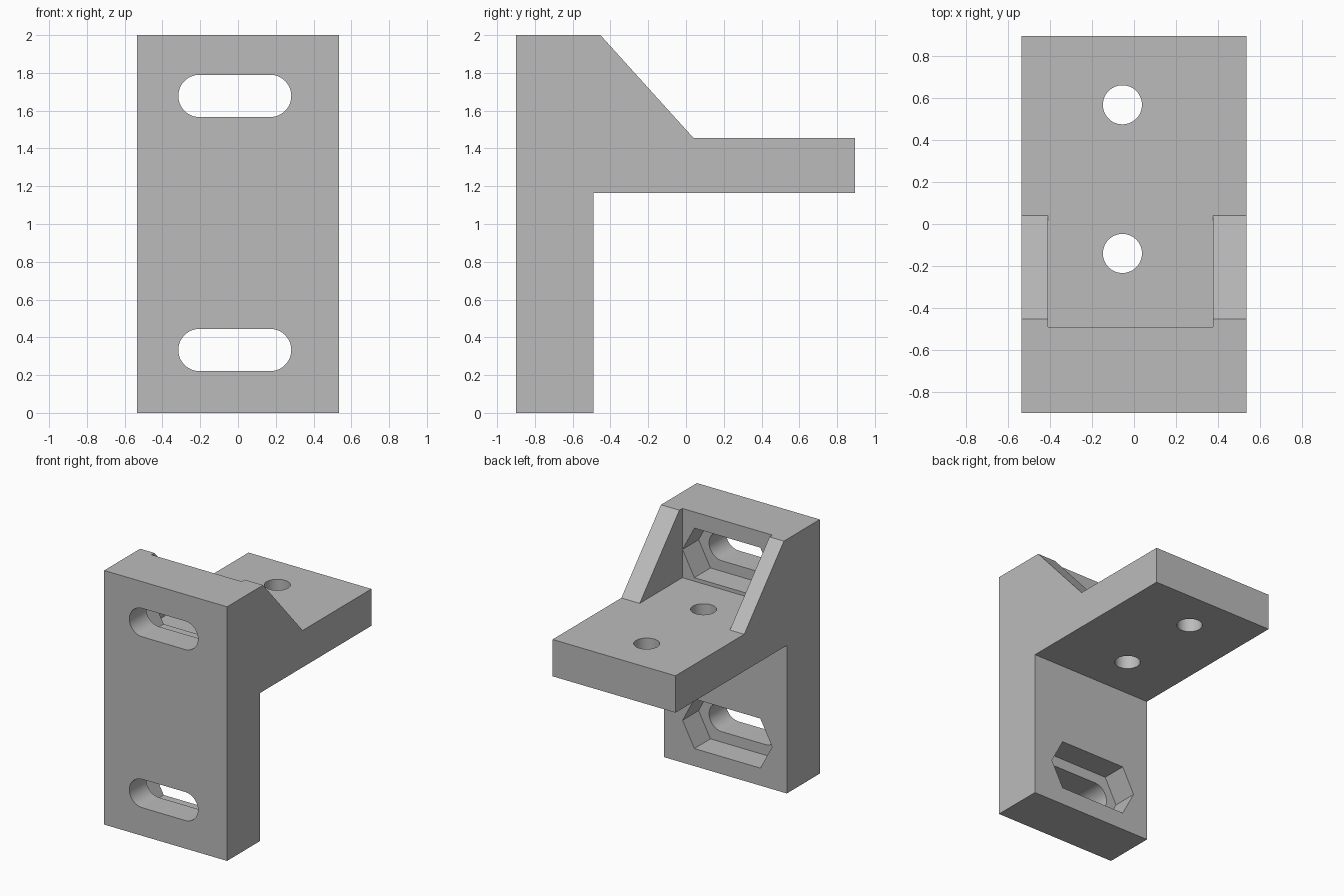
import bpy, bmesh, math
from mathutils import Vector

if "Cube" in bpy.data.objects:
    bpy.data.objects.remove(bpy.data.objects["Cube"], do_unlink=True)

HALF_W, FRONT, BACK = 0.535, -0.9, -0.49
SHELF_LOW, SHELF_TOP = 1.165, 1.455
MID_X = -0.017

grey = bpy.data.materials.new("plain grey")
grey.use_nodes = True
grey.diffuse_color = (0.5, 0.5, 0.5, 1)
grey.node_tree.nodes["Principled BSDF"].inputs["Base Color"].default_value = (0.5, 0.5, 0.5, 1)


def prism(name, points, axis, start, end):
    """Extrude a 2D outline along x, y or z; the outline uses the other two axes."""
    def place(p, t):
        co = list(p)
        co.insert("xyz".index(axis), t)
        return Vector(co)
    bm = bmesh.new()
    face = bm.faces.new([bm.verts.new(place(p, start)) for p in points])
    moved = bmesh.ops.extrude_face_region(bm, geom=[face])["geom"]
    shift = place((0, 0), end - start)
    bmesh.ops.translate(bm, vec=shift, verts=[v for v in moved if isinstance(v, bmesh.types.BMVert)])
    bmesh.ops.recalc_face_normals(bm, faces=bm.faces)
    mesh = bpy.data.meshes.new(name)
    bm.to_mesh(mesh)
    bm.free()
    obj = bpy.data.objects.new(name, mesh)
    bpy.context.collection.objects.link(obj)
    mesh.materials.append(grey)
    return obj


def rounded(cx, cy, radius, reach=0.0, steps=24):
    """Circle outline, stretched sideways into a slot when reach is set."""
    points = []
    for side in (1, -1):
        for i in range(steps + 1 if reach else steps):
            a = math.pi * (i / steps - 0.5) + (math.pi if side < 0 else 0)
            points.append((cx + side * reach + radius * math.cos(a), cy + radius * math.sin(a)))
    return points


def cut(body, cutter):
    mod = body.modifiers.new("cut", "BOOLEAN")
    mod.operation, mod.solver, mod.object = "DIFFERENCE", "EXACT", cutter
    bpy.context.view_layer.update()
    result = bpy.data.meshes.new_from_object(body.evaluated_get(bpy.context.evaluated_depsgraph_get()))
    body.modifiers.clear()
    body.data = result
    bpy.data.objects.remove(cutter, do_unlink=True)


# Body: side outline of plate, shelf and sloped gussets
bracket = prism("mounting_bracket", [
    (FRONT, 0), (BACK, 0), (BACK, SHELF_LOW), (0.895, SHELF_LOW), (0.895, SHELF_TOP),
    (0.04, SHELF_TOP), (-0.453, 2), (FRONT, 2)], "x", -HALF_W, HALF_W)

# Opening between the two gussets
cut(bracket, prism("gusset_gap", [
    (BACK, SHELF_TOP), (0.2, SHELF_TOP), (0.2, 2.2), (BACK, 2.2)], "x", -0.41, 0.375))

# Slots with stretched hexagonal pockets behind them
for z in (0.333, 1.678):
    cut(bracket, prism("slot", rounded(MID_X, z, 0.112, 0.187), "y", FRONT - 0.1, BACK + 0.1))
    tip, flat, high = 0.39, 0.287, 0.195
    pocket = [(tip, 0), (flat, high), (-flat, high), (-tip, 0), (-flat, -high), (flat, -high)]
    cut(bracket, prism("pocket", [(MID_X + x, z + h) for x, h in pocket], "y", BACK - 0.2, BACK + 0.1))

# Shelf bolt holes
for y in (0.567, -0.14):
    cut(bracket, prism("hole", rounded(-0.055, y, 0.093), "z", SHELF_LOW - 0.1, SHELF_TOP + 0.1))

bpy.ops.object.select_all(action="DESELECT")
bracket.select_set(True)
bpy.context.view_layer.objects.active = bracket
bpy.ops.object.shade_smooth_by_angle(angle=math.radians(30))
